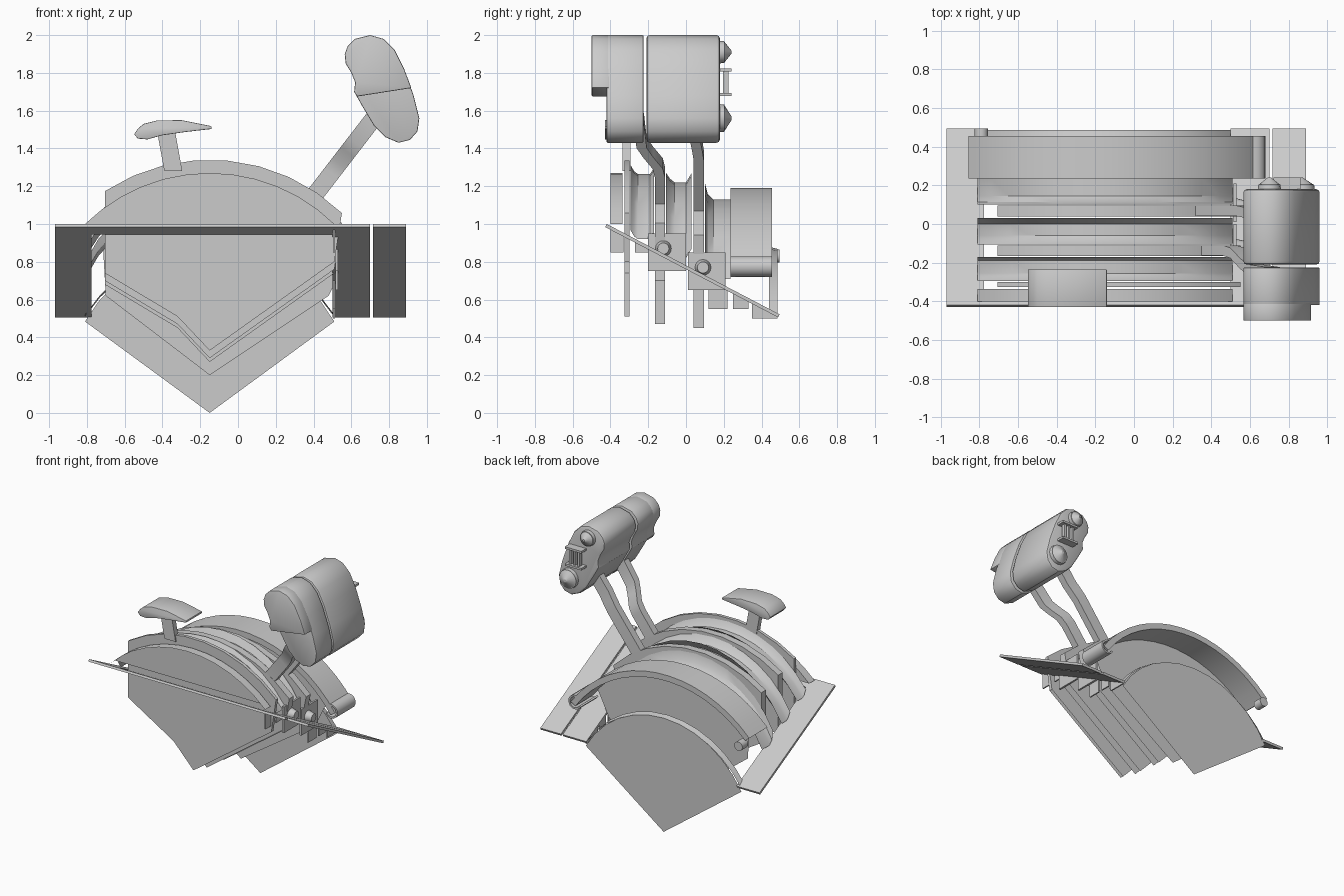
import bpy, bmesh, math
from mathutils import Vector

if "Cube" in bpy.data.objects:
    bpy.data.objects.remove(bpy.data.objects["Cube"])

grey = bpy.data.materials.new("plain grey")
grey.diffuse_color = (0.6, 0.6, 0.6, 1)
grey.use_nodes = True
grey.node_tree.nodes["Principled BSDF"].inputs["Base Color"].default_value = grey.diffuse_color


def finish(name, bm, solid=True, bevel=0):
    if solid:
        bmesh.ops.recalc_face_normals(bm, faces=bm.faces)
    if bevel:
        rim = [e for e in bm.edges if len(e.link_faces) == 2 and e.calc_face_angle() > 1.0]
        bmesh.ops.bevel(bm, geom=rim, offset=bevel, segments=2, profile=0.5, affect='EDGES')
    me = bpy.data.meshes.new(name)
    bm.to_mesh(me)
    bm.free()
    me.materials.append(grey)
    ob = bpy.data.objects.new(name, me)
    bpy.context.collection.objects.link(ob)
    bpy.ops.object.select_all(action='DESELECT')
    ob.select_set(True)
    bpy.context.view_layer.objects.active = ob
    bpy.ops.object.shade_smooth_by_angle(angle=math.radians(32))
    return ob


def prism(name, pts, y0, y1, bevel=0, skip=()):
    """Extrude an (x, z) outline along y; skip = outline corners whose rim stays open."""
    bm = bmesh.new()
    a = [bm.verts.new((x, y0, z)) for x, z in pts]
    b = [bm.verts.new((x, y1, z)) for x, z in pts]
    bm.faces.new(a)
    bm.faces.new(b[::-1])
    n = len(pts)
    for i in range(n):
        j = (i + 1) % n
        if i not in skip and j not in skip:
            bm.faces.new((a[j], a[i], b[i], b[j]))
    return finish(name, bm, True, bevel)


def box(name, x, y, z):
    return prism(name, [(x[0], z[0]), (x[1], z[0]), (x[1], z[1]), (x[0], z[1])], *y)


def sheet(name, pts, y, back=False):
    """Flat upright wall from an (x, z) outline."""
    bm = bmesh.new()
    f = bm.faces.new([bm.verts.new((x, y, z)) for x, z in pts])
    f.normal_update()
    if (f.normal.y > 0) != back:
        f.normal_flip()
    return finish(name, bm, False)


def grid(name, rows, closed=False):
    """Skin a list of equal-length point rows."""
    bm = bmesh.new()
    vs = [[bm.verts.new(p) for p in r] for r in rows]
    m = len(rows[0])
    for r, s in zip(vs, vs[1:]):
        for k in range(m if closed else m - 1):
            l = (k + 1) % m
            bm.faces.new((r[k], r[l], s[l], s[k]))
    if closed:
        bm.faces.new(vs[0])
        bm.faces.new(vs[-1][::-1])
    return finish(name, bm, closed)


def arc(cx, cz, r, x0, x1, n):
    t0, t1 = math.acos((x0 - cx) / r), math.acos((x1 - cx) / r)
    return [(cx + r * math.cos(t0 + (t1 - t0) * i / n),
             cz + r * math.sin(t0 + (t1 - t0) * i / n)) for i in range(n + 1)]


def cone(name, loc, r1, r2, depth, axis):
    bm = bmesh.new()
    rot = Vector(axis).to_track_quat('Z', 'Y').to_matrix().to_4x4()
    rot.translation = loc
    bmesh.ops.create_cone(bm, cap_ends=True, segments=16, radius1=r1, radius2=r2,
                          depth=depth, matrix=rot)
    return finish(name, bm)


# sloping base plate: panels left and right, a strip in front, open in the middle
def plate_z(y):
    return 1.0 - (y + 0.42) * 0.5224


def plate(name, x0, x1, y0=-0.42, y1=0.495):
    rows = [[(x, y0 - 0.008, plate_z(y0) - 0.016), (x, y0, plate_z(y0)),
             (x, y1, plate_z(y1)), (x, y1 - 0.008, plate_z(y1) - 0.016)] for x in (x0, x1)]
    grid(name, rows, True)


plate("base_left_panel", -0.97, -0.775)
plate("base_right_panel", 0.50, 0.70)
plate("base_side_strip", 0.715, 0.89)
plate("base_front_strip", -0.775, 0.50, -0.42, -0.345)

# fixed curved fences: cross-section (y, rise), end height, top height
fences = [
    ([(-0.40, 0), (-0.335, 0)], 1.00, 1.27),
    ([(-0.295, 0.05), (-0.275, 0.015), (-0.255, 0), (-0.19, 0), (-0.17, 0.03)], 0.92, 1.265),
    ([(-0.105, 0.05), (-0.085, 0.02), (-0.06, 0), (0.0, 0), (0.03, 0.05)], 0.82, 1.22),
    ([(0.10, 0.09), (0.115, 0.03), (0.145, 0), (0.235, 0)], 0.71, 1.13),
    ([(0.44, 0.0), (0.485, -0.012)], 0.52, 0.88),
]
for i, (prof, ze, zt) in enumerate(fences):
    s = zt - ze
    r = (0.66 ** 2 + s * s) / (2 * s)
    base = arc(-0.15, zt - r, r, 0.51, -0.81, 12)
    grid("fence_%d" % (i + 1), [[(x, y, z + h) for y, h in prof] for x, z in base])
    if i == 0:
        sheet("front_fence_wall", base, -0.335)

# flat rear wall under the last fence
sheet("rear_wall", arc(-0.15, 0.117, 0.755, 0.51, -0.81, 12) + [(-0.15, 0.0)], 0.485, True)

# moving lever discs
for name, a, r, y0, y1 in [("left_lever_disc", 0.33, 1.01, -0.325, -0.30),
                           ("front_lever_disc", 0.29, 1.0, -0.165, -0.11),
                           ("rear_lever_disc", 0.27, 0.97, 0.04, 0.095)]:
    pts = arc(-0.15, a, r, 0.55, -0.705, 8)
    pts += [(-0.705, a + 0.41), (-0.32, a + 0.18), (-0.15, a), (0.51, a + 0.47)]
    prism(name, pts, y0, y1, skip=(11,))

# tabs hanging below the plate on the right
for i, (y0, y1, z0) in enumerate([(-0.40, -0.33, 0.85), (-0.27, -0.20, 0.85),
                                  (0.12, 0.22, 0.55), (0.25, 0.33, 0.55), (0.35, 0.485, 0.50)]):
    rows = [[(x, y0, z0), (x, y1, z0), (x, y1, max(z0 + 0.01, plate_z(y1) - 0.01)),
             (x, y0, plate_z(y0) - 0.01)] for x in (0.503, 0.513)]
    grid("lower_tab_%d" % (i + 1), rows, True)

# hinge brackets with pins
for i, (y, z) in enumerate([(-0.10, 0.85), (0.11, 0.75)]):
    box("hinge_bracket_%d" % (i + 1), (0.515, 0.53), (y - 0.10, y + 0.10), (z - 0.10, z + 0.10))
    cone("hinge_pin_%d" % (i + 1), (0.55, y - 0.02, z + 0.02), 0.045, 0.03, 0.06, (1, 0, 0))

# arched rear guard on its own disc, with curled end and pivot pin
outer = arc(-0.15, 0.2, 0.99, 0.66, -0.855, 16)
inner = arc(-0.15, 0.2, 0.945, 0.62, -0.82, 16)
prism("arched_guard", outer + inner[::-1], 0.235, 0.455)
disc = arc(-0.15, 0.2, 0.96, 0.58, -0.72, 12)
sheet("guard_disc", disc + [(-0.70, 0.62), (-0.32, 0.33), (-0.15, 0.2), (0.48, 0.62)], 0.25, True)
ring = [(0.625 + 0.055 * math.cos(t), 0.775 + 0.055 * math.sin(t))
        for t in [math.radians(100 - 28 * k) for k in range(10)]]
hole = [(0.625 + (x - 0.625) * 0.75, 0.775 + (z - 0.775) * 0.75) for x, z in ring]
prism("guard_curled_end", ring + hole[::-1], 0.235, 0.455)
cone("guard_pivot_pin", (-0.79, 0.46, 0.83), 0.035, 0.035, 0.07, (0, 1, 0))

# twin throttle grips
grip = [(0.58, 1.94), (0.62, 1.98), (0.70, 2.0), (0.77, 1.98), (0.83, 1.92), (0.88, 1.82),
        (0.93, 1.68), (0.96, 1.56), (0.95, 1.49), (0.91, 1.445), (0.85, 1.43), (0.78, 1.46),
        (0.72, 1.52), (0.66, 1.62), (0.615, 1.70), (0.62, 1.75), (0.60, 1.80), (0.57, 1.85),
        (0.565, 1.90)]
prism("rear_grip", grip, -0.21, 0.18, 0.018)
prism("front_grip", grip, -0.42, -0.225, 0.006)
upper = [p for p in grip if p[1] > 1.69]
upper = upper[:6] + [(0.918, 1.72), (0.63, 1.675)] + upper[6:]
prism("front_grip_overhang", upper, -0.50, -0.405, 0.006)

# thumb controls on the rear grip
for nm, x, z, r in [("upper_button", 0.70, 1.91, 0.06), ("lower_button", 0.86, 1.56, 0.075)]:
    cone(nm + "_collar", (x, 0.19, z), r, r * 0.95, 0.03, (0, 1, 0))
    cone(nm, (x, 0.222, z), r * 0.9, r * 0.15, 0.036, (0, 1, 0))
for z in (1.685, 1.815):
    box("toggle_guard", (0.72, 0.86), (0.17, 0.24), (z - 0.008, z + 0.008))
for x in (0.755, 0.79, 0.825):
    box("toggle_bar", (x - 0.008, x + 0.008), (0.195, 0.225), (1.685, 1.815))


# lever arms, bent sideways where needed
def arm(name, path):
    rows = []
    for z, y in path:
        x = 0.38 + (z - 1.12) * 0.77
        rows.append([(x + sx * 0.036, y + sy * 0.027, z - sx * 0.028)
                     for sx, sy in ((-1, -1), (1, -1), (1, 1), (-1, 1))])
    grid(name, rows, True)


arm("rear_arm", [(1.06, 0.068), (1.36, 0.068), (1.41, 0.06), (1.46, 0.05), (1.56, 0.05)])
arm("front_arm", [(1.06, -0.137), (1.27, -0.137), (1.32, -0.15), (1.38, -0.20),
                  (1.43, -0.235), (1.56, -0.25)])

# small paddle lever on the left
prism("paddle_arm", [(-0.39, 1.28), (-0.295, 1.28), (-0.335, 1.50), (-0.43, 1.50)],
      -0.335, -0.295)
prism("paddle", [(-0.55, 1.475), (-0.53, 1.452), (-0.48, 1.448), (-0.40, 1.47), (-0.28, 1.487),
                 (-0.14, 1.503), (-0.14, 1.518), (-0.30, 1.55), (-0.43, 1.548), (-0.50, 1.53),
                 (-0.53, 1.505)], -0.43, -0.235, 0.004)
